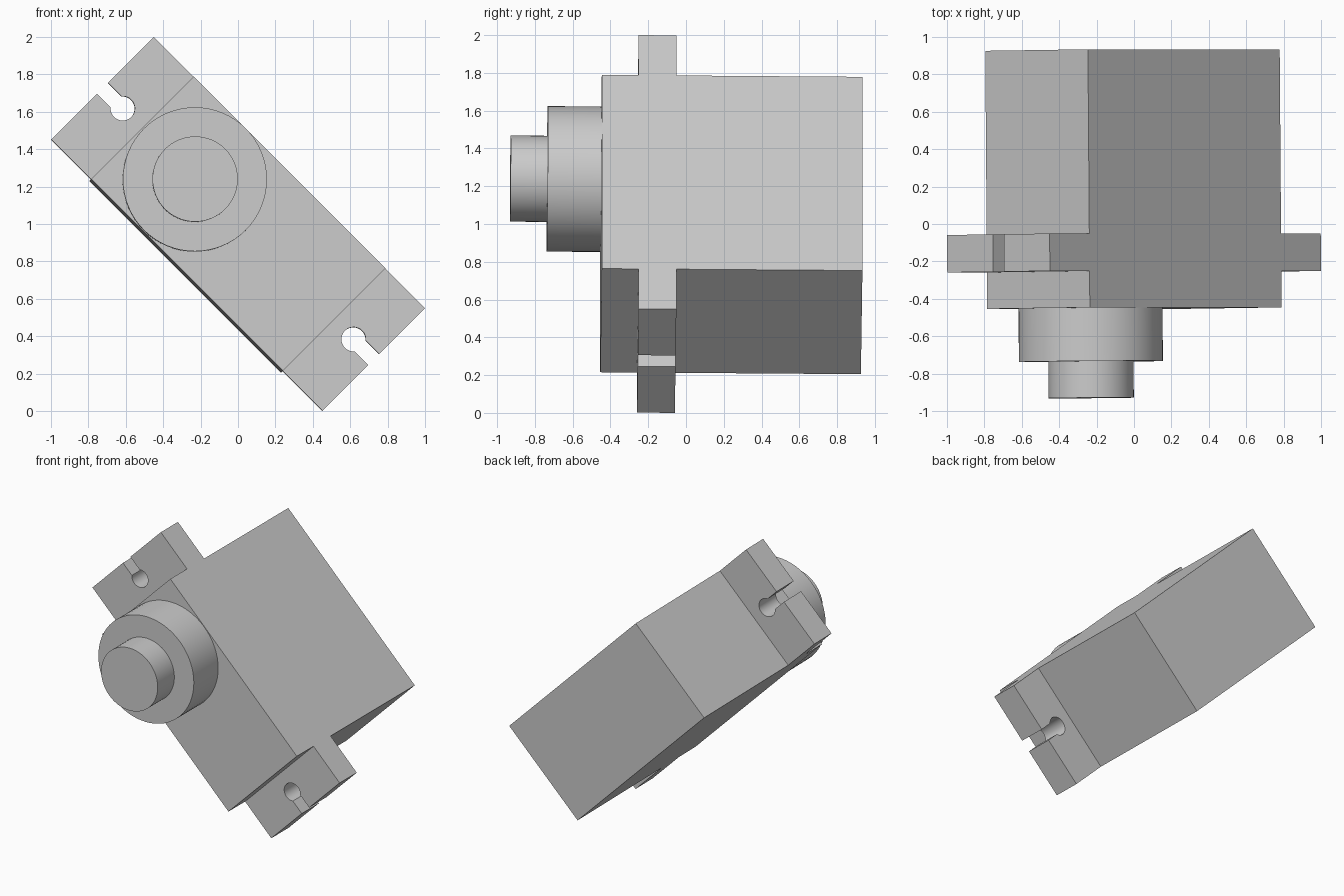
import bpy, bmesh, math
from mathutils import Matrix

cube = bpy.data.objects.get("Cube")
if cube:
    bpy.data.objects.remove(cube, do_unlink=True)

grey = bpy.data.materials.new("plain grey")
grey.use_nodes = True
colour = (0.6, 0.6, 0.6, 1)
grey.diffuse_color = colour
grey.node_tree.nodes["Principled BSDF"].inputs["Base Color"].default_value = colour

# The servo lies along local x, its shaft points to -y, then the whole is leaned over
Y0 = -0.155
POSE = (Matrix.Translation((0, Y0, 1)) @ Matrix.Rotation(math.radians(45), 4, 'Y')
        @ Matrix.Rotation(-0.0105, 4, 'X') @ Matrix.Translation((0, -Y0, 0)))
HALF_LEN, HALF_WIDTH, EAR_END = 0.725, 0.388, 1.025


def extrude_profile(name, points, y0, y1, smooth=False):
    """Extrude a profile in the local x-z plane from y0 to y1."""
    bm = bmesh.new()
    face = bm.faces.new([bm.verts.new((x, y0, z)) for x, z in points])
    geom = bmesh.ops.extrude_face_region(bm, geom=[face])["geom"]
    verts = [g for g in geom if isinstance(g, bmesh.types.BMVert)]
    bmesh.ops.translate(bm, verts=verts, vec=(0, y1 - y0, 0))
    bmesh.ops.recalc_face_normals(bm, faces=bm.faces)
    mesh = bpy.data.meshes.new(name)
    bm.to_mesh(mesh)
    bm.free()
    mesh.materials.append(grey)
    obj = bpy.data.objects.new(name, mesh)
    bpy.context.collection.objects.link(obj)
    obj.matrix_world = POSE
    if smooth:
        bpy.ops.object.select_all(action='DESELECT')
        obj.select_set(True)
        bpy.context.view_layer.objects.active = obj
        bpy.ops.object.shade_smooth_by_angle(angle=math.radians(30))
    return obj


def arc(cx, radius, start, end, steps):
    return [(cx + radius * math.cos(start + (end - start) * i / steps),
             radius * math.sin(start + (end - start) * i / steps))
            for i in range(steps + 1)]


# Motor case
L, W = HALF_LEN, HALF_WIDTH
extrude_profile("motor_case", [(-L, -W), (L, -W), (L, W), (-L, W)], -0.45, 0.93)

# Gear housing and output shaft
for name, radius, y0, y1 in (("gear_housing", 0.385, -0.735, -0.44),
                             ("output_shaft", 0.228, -0.93, -0.73)):
    extrude_profile(name, arc(-0.332, radius, 0, math.tau, 64)[:-1], y0, y1, True)

# Mounting ears, each with a round screw hole open to the end through a slot
SLOT, HOLE, HOLE_X = 0.042, 0.065, 0.873
a = math.asin(SLOT / HOLE)
ear = ([(L, -W), (EAR_END, -W), (EAR_END, -SLOT)]
       + arc(HOLE_X, HOLE, math.tau - a, a, 28)
       + [(EAR_END, SLOT), (EAR_END, W), (L, W)])
for name, side in (("lower_ear", 1), ("upper_ear", -1)):
    extrude_profile(name, [(side * x, z) for x, z in ear], -0.255, -0.055, True)
